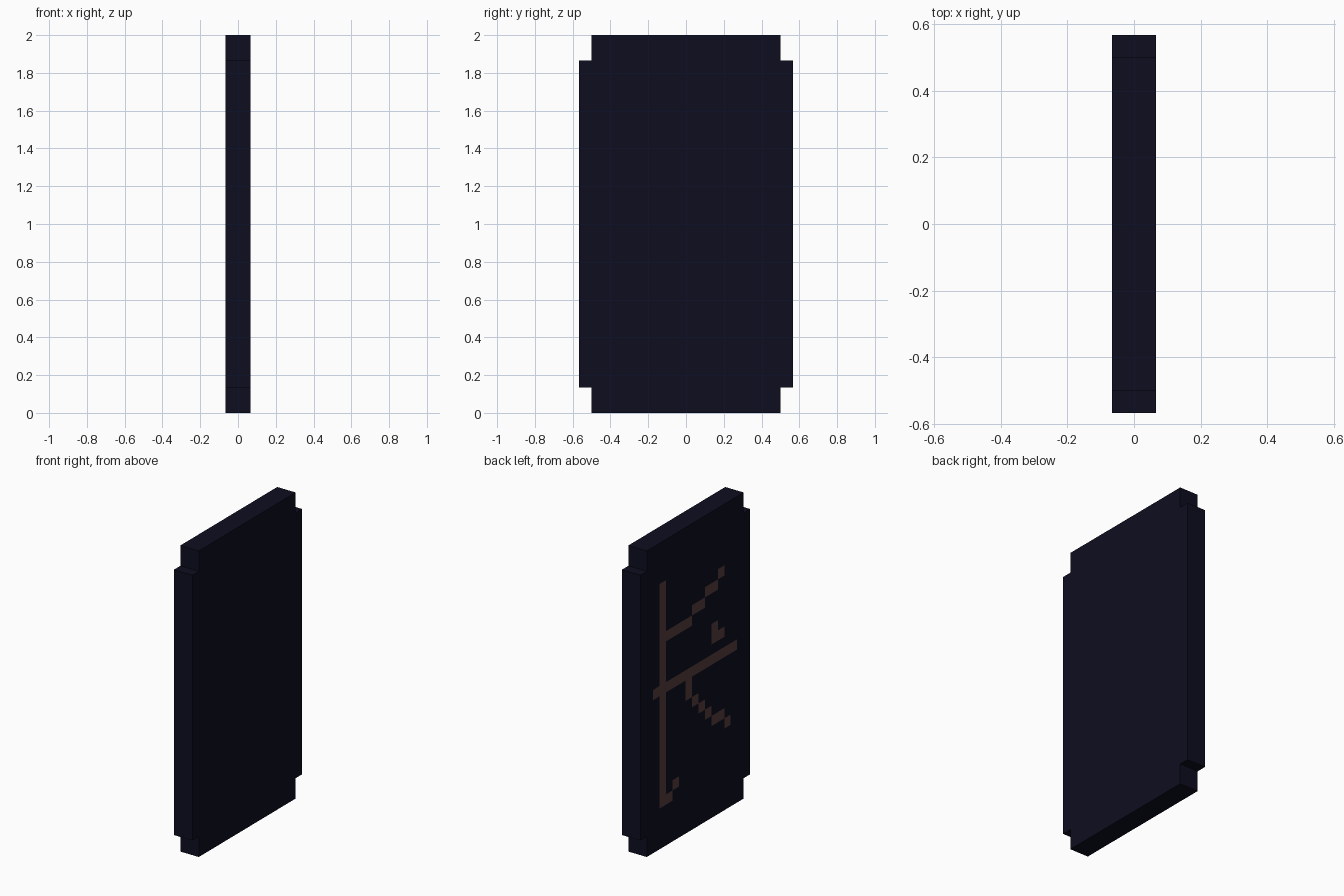
import bpy
import bmesh

if "Cube" in bpy.data.objects:
    bpy.data.objects.remove(bpy.data.objects["Cube"])

CELL = 1 / 15           # one cell of the blocky grid
HALF = CELL             # slab is two cells thick
COLS, ROWS = 17, 30


def material(name, rgb):
    m = bpy.data.materials.new(name)
    m.diffuse_color = (*rgb, 1)
    m.use_nodes = True
    m.node_tree.nodes["Principled BSDF"].inputs["Base Color"].default_value = m.diffuse_color
    return m


# Markings as straight runs: (first col, last col, first row, last row),
# columns counted from the +y side, rows from the bottom
RUNS = [
    (3, 3, 4, 25),                                                # upright line
    (2, 14, 15, 15),                                              # long crossing line
    (4, 7, 20, 20), (8, 9, 21, 21), (10, 11, 22, 22), (12, 12, 23, 23),  # rising line
    (11, 11, 17, 18), (12, 12, 17, 17),                           # small mark
    (7, 7, 13, 14), (8, 8, 12, 12), (9, 9, 11, 11), (10, 10, 10, 10),
    (11, 12, 9, 9), (13, 13, 8, 8),                               # falling line
    (4, 4, 4, 4), (5, 5, 5, 5),                                   # foot flick
]
marked = {(c, r) for c0, c1, r0, r1 in RUNS
          for c in range(c0, c1 + 1) for r in range(r0, r1 + 1)}


def solid(c, r):
    """Slab outline: a rectangle with notched corners."""
    if not (0 <= c < COLS and 0 <= r < ROWS):
        return False
    return 1 <= c < COLS - 1 or 2 <= r < ROWS - 2


bm = bmesh.new()


def quad(points, mat=0):
    f = bm.faces.new([bm.verts.new(p) for p in points])
    f.material_index = mat


# Slab: both broad faces, plus edge walls wherever a neighbour is missing
for c in range(COLS):
    for r in range(ROWS):
        if not solid(c, r):
            continue
        y0, z0 = (COLS / 2 - c) * CELL, r * CELL
        y1, z1 = y0 - CELL, z0 + CELL
        corners = [(y0, z0), (y1, z0), (y1, z1), (y0, z1)]
        quad([(-HALF, *p) for p in corners], int((c, r) in marked))
        quad([(HALF, *p) for p in reversed(corners)])
        for i, (dc, dr) in enumerate([(0, -1), (1, 0), (0, 1), (-1, 0)]):
            if not solid(c + dc, r + dr):
                a, b = corners[i], corners[(i + 1) % 4]
                quad([(-HALF, *b), (-HALF, *a), (HALF, *a), (HALF, *b)])

bmesh.ops.remove_doubles(bm, verts=bm.verts, dist=1e-4)
bmesh.ops.recalc_face_normals(bm, faces=bm.faces)

mesh = bpy.data.meshes.new("notched_slab")
bm.to_mesh(mesh)
bm.free()
mesh.materials.append(material("dark navy", (0.0042, 0.0042, 0.0145)))
mesh.materials.append(material("dull brown", (0.095, 0.049, 0.045)))
slab = bpy.data.objects.new("notched_slab", mesh)
bpy.context.collection.objects.link(slab)
